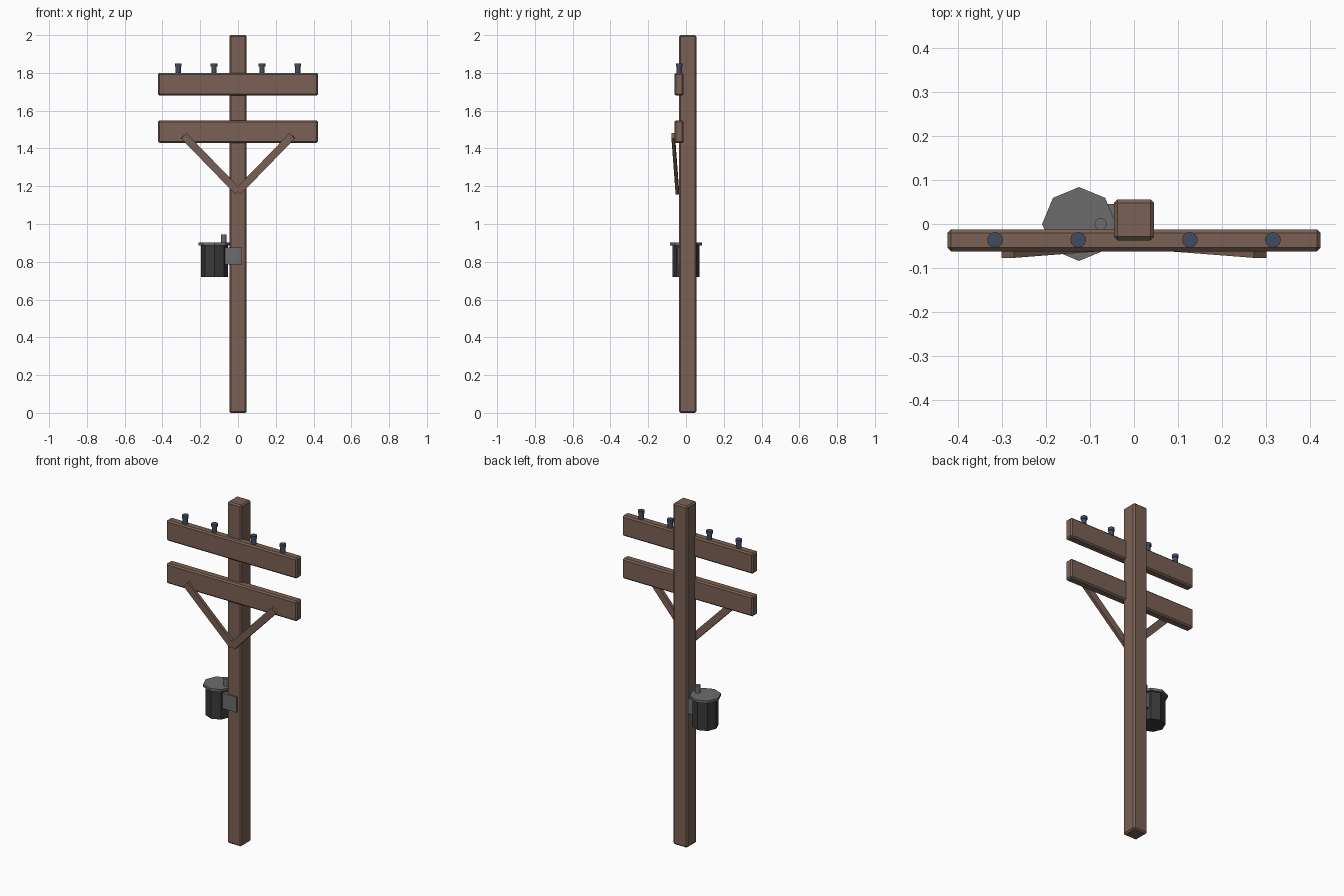
import bpy, bmesh, math
from mathutils import Vector, Matrix

if "Cube" in bpy.data.objects:
    bpy.data.objects.remove(bpy.data.objects["Cube"])


def material(name, rgb):
    m = bpy.data.materials.new(name)
    m.diffuse_color = (*rgb, 1)
    m.use_nodes = True
    m.node_tree.nodes["Principled BSDF"].inputs["Base Color"].default_value = m.diffuse_color
    return m


WOOD = material("brown wood", (0.195, 0.119, 0.089))
GREY = material("grey metal", (0.15, 0.15, 0.15))
DARK = material("dark metal", (0.042, 0.042, 0.042))
BLUE = material("dark blue ceramic", (0.055, 0.072, 0.117))


def finish(bm, name, mat):
    bmesh.ops.recalc_face_normals(bm, faces=bm.faces)
    me = bpy.data.meshes.new(name)
    bm.to_mesh(me)
    bm.free()
    me.materials.append(mat)
    ob = bpy.data.objects.new(name, me)
    bpy.context.collection.objects.link(ob)
    return ob


def box(name, lo, hi, mat, bevel=0):
    lo, hi = Vector(lo), Vector(hi)
    bm = bmesh.new()
    bmesh.ops.create_cube(bm, size=1, matrix=Matrix.Translation((lo + hi) / 2)
                          @ Matrix.Diagonal((*(hi - lo), 1)))
    if bevel:
        bmesh.ops.bevel(bm, geom=bm.edges[:], offset=bevel, segments=1, affect='EDGES')
    return finish(bm, name, mat)


def turned(name, x, y, profile, sides, mat):
    """Stack of (radius, z) rings closed at both ends."""
    bm = bmesh.new()
    rings = [[bm.verts.new((x + r * math.cos(2 * math.pi * i / sides),
                            y + r * math.sin(2 * math.pi * i / sides), z))
              for i in range(sides)] for r, z in profile]
    for a, b in zip(rings, rings[1:]):
        for i in range(sides):
            j = (i + 1) % sides
            bm.faces.new((a[i], a[j], b[j], b[i]))
    bm.faces.new(rings[0])
    bm.faces.new(rings[-1])
    return finish(bm, name, mat)


def strut(name, start, end, width, thick, mat):
    start, end = Vector(start), Vector(end)
    along = (end - start).normalized()
    side = along.cross(Vector((0, 1, 0))).normalized()
    out = side.cross(along)
    rot = Matrix((side, out, along)).transposed().to_4x4()
    bm = bmesh.new()
    bmesh.ops.create_cube(bm, size=1, matrix=Matrix.Translation((start + end) / 2) @ rot
                          @ Matrix.Diagonal((width, thick, (end - start).length, 1)))
    return finish(bm, name, mat)


# Post and the two crossbeams
box("post", (-0.046, -0.037, 0), (0.046, 0.056, 2), WOOD, 0.008)
box("upper_crossbeam", (-0.424, -0.062, 1.68), (0.424, -0.012, 1.80), WOOD, 0.008)
box("lower_crossbeam", (-0.424, -0.062, 1.43), (0.424, -0.012, 1.548), WOOD, 0.008)

# Diagonal braces and insulators, mirrored left and right
for side, s in (("left", -1), ("right", 1)):
    strut(f"{side}_brace", (0, -0.046, 1.171), (s * 0.287, -0.068, 1.467), 0.04, 0.018, WOOD)
    for label, x in (("inner", 0.127), ("outer", 0.316)):
        turned(f"{side}_{label}_insulator", s * x, -0.036,
               [(0.014, 1.795), (0.014, 1.833), (0.018, 1.833), (0.018, 1.85)], 12, BLUE)

# Transformer can with lid, bushing and bracket
turned("transformer_can", -0.125, 0, [(0.071, 0.72), (0.071, 0.89)], 8, DARK)
turned("transformer_lid", -0.125, 0, [(0.084, 0.887), (0.084, 0.902)], 8, GREY)
turned("transformer_bushing", -0.076, 0, [(0.014, 0.895), (0.014, 0.945)], 12, GREY)
box("transformer_bracket", (-0.07, -0.045, 0.785), (0.022, 0.045, 0.875), GREY)
